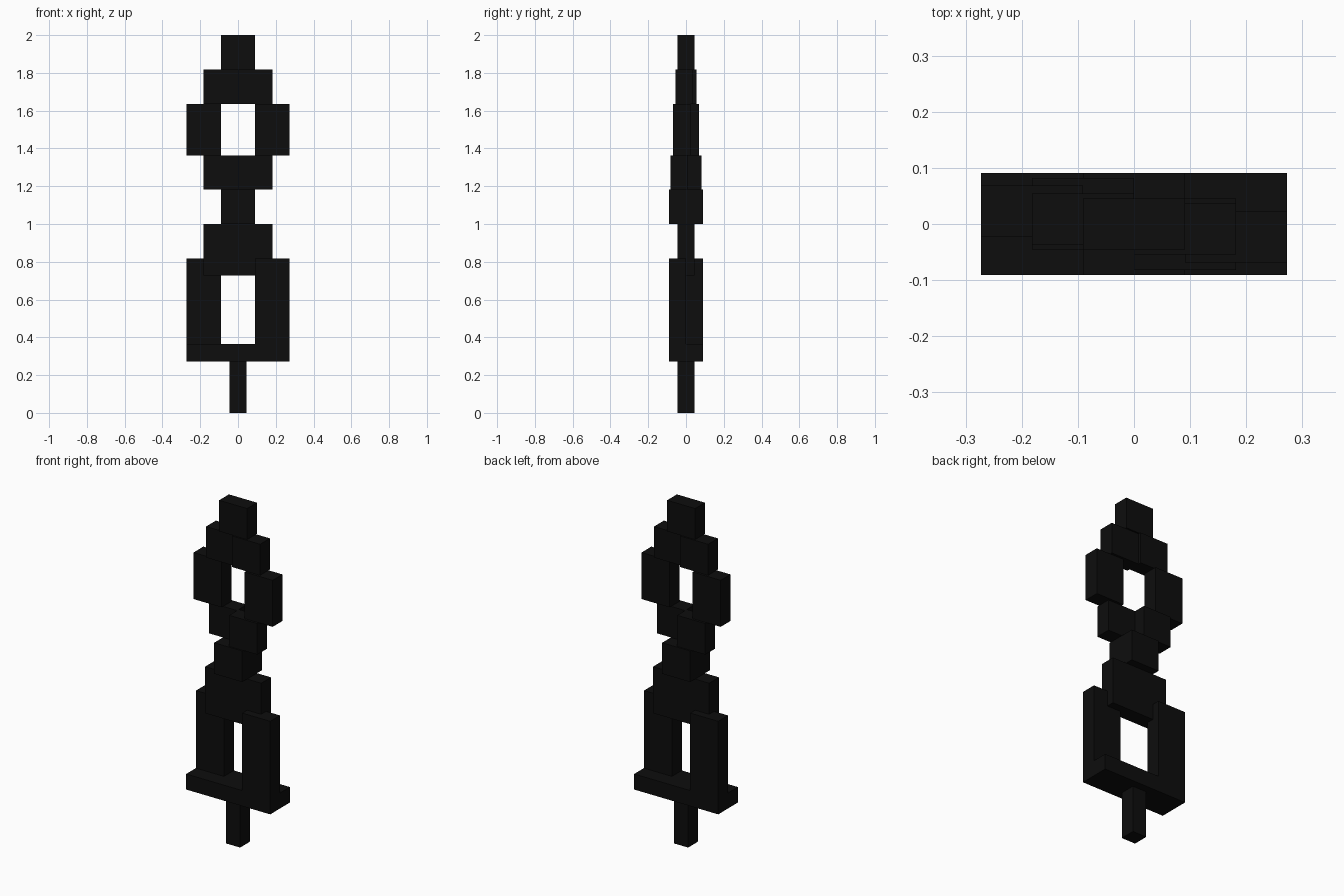
import bpy

if "Cube" in bpy.data.objects:
    bpy.data.objects.remove(bpy.data.objects["Cube"])

U = 2 / 22  # one grid unit: the model is 22 units tall

black = bpy.data.materials.new("matte_black")
black.diffuse_color = (0.004, 0.004, 0.004, 1)
black.use_nodes = True
black.node_tree.nodes["Principled BSDF"].inputs["Base Color"].default_value = black.diffuse_color


def box(name, x, y, z):
    """Box from (min, max) ranges in grid units."""
    bpy.ops.mesh.primitive_cube_add(size=1, location=[U * sum(r) / 2 for r in (x, y, z)])
    ob = bpy.context.object
    ob.name = name
    ob.scale = [U * (r[1] - r[0]) for r in (x, y, z)]
    bpy.ops.object.transform_apply(location=False, rotation=False, scale=True)
    ob.data.materials.append(black)


def pair(name, x, y, z):
    """Box on the right, and its half-turn copy about the z axis on the left."""
    box("right_" + name, x, y, z)
    box("left_" + name, (-x[1], -x[0]), (-y[1], -y[0]), z)


# Lower frame: stem, base plate, staggered posts and top bridge
box("stem", (-.5, .5), (-.5, .5), (0, 3))
box("base_plate", (-3, 3), (-1, 1), (3, 4))
pair("post", (1, 3), (-1, 0), (4, 9))
box("bridge", (-2, 2), (-.5, .5), (8, 11))

# Waist between the two loops
box("waist", (-1, 1), (-1, 1), (11, 13))

# Upper loop: staggered halves that draw together towards the top
pair("lower_loop", (0, 2), (-.9, .1), (13, 15))
pair("side_loop", (1, 3), (-.75, .25), (15, 18))
pair("upper_loop", (0, 2), (-.6, .4), (18, 20))

# Cap
box("cap", (-1, 1), (-.5, .5), (20, 22))
